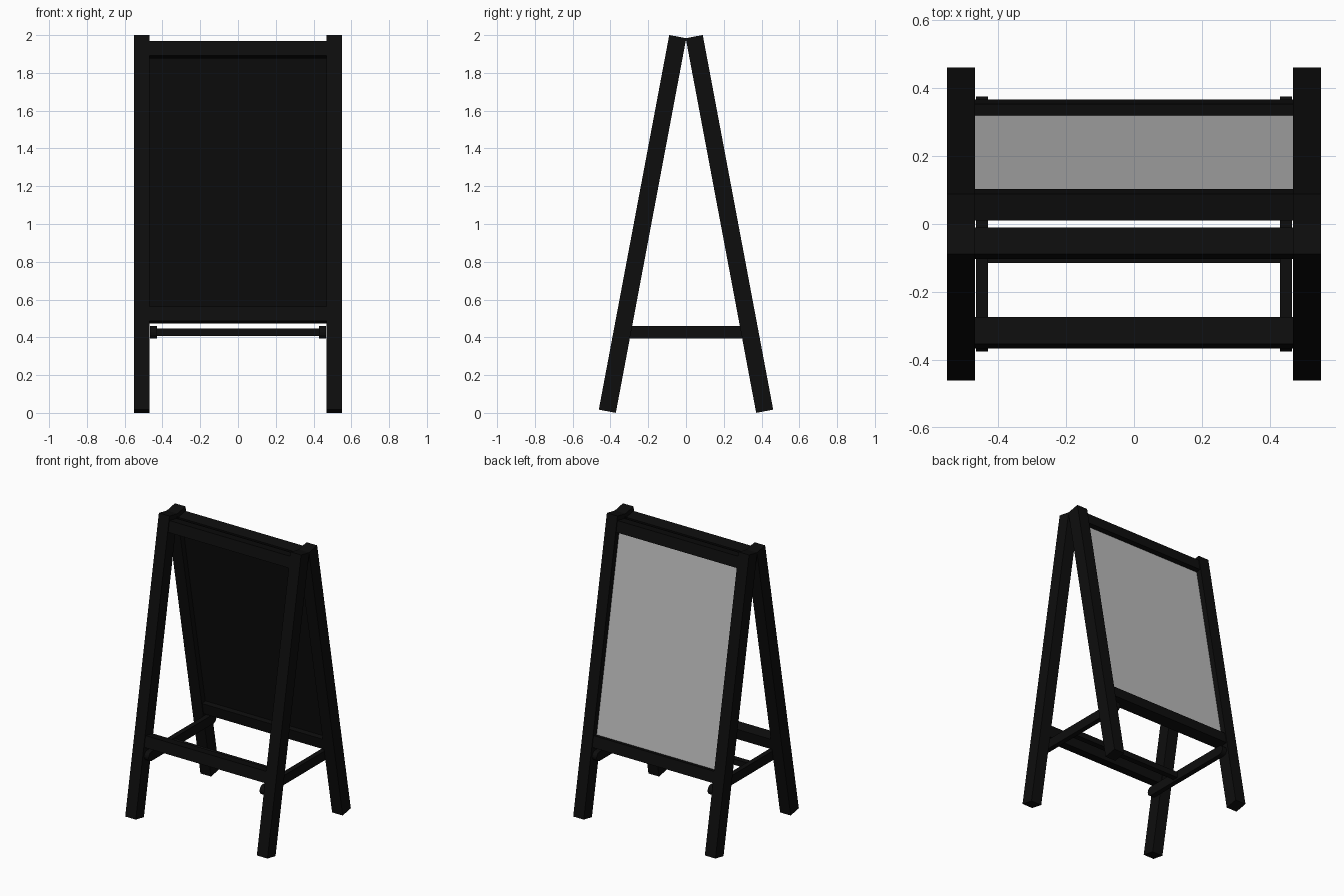
import bpy, bmesh, math
from mathutils import Matrix, Vector

cube = bpy.data.objects.get("Cube")
if cube:
    bpy.data.objects.remove(cube, do_unlink=True)


def material(name, value):
    m = bpy.data.materials.new(name)
    m.use_nodes = True
    color = (value, value, value, 1)
    m.diffuse_color = color
    m.node_tree.nodes["Principled BSDF"].inputs["Base Color"].default_value = color
    return m


black = material("black wood", 0.004)
grey = material("light grey board", 0.5)

LEAN = math.atan2(0.373, 1.984)
LENGTH = 2.018


def finish(name, bm, mats):
    bmesh.ops.recalc_face_normals(bm, faces=bm.faces)
    mesh = bpy.data.meshes.new(name)
    bm.to_mesh(mesh)
    bm.free()
    for m in mats:
        mesh.materials.append(m)
    ob = bpy.data.objects.new(name, mesh)
    bpy.context.collection.objects.link(ob)
    return ob


def box(name, lo, hi, frame=Matrix(), mats=(black,)):
    lo, hi = Vector(lo), Vector(hi)
    bm = bmesh.new()
    bmesh.ops.create_cube(bm, size=1)
    bmesh.ops.scale(bm, vec=hi - lo, verts=bm.verts)
    bmesh.ops.translate(bm, vec=(lo + hi) / 2, verts=bm.verts)
    bm.transform(frame)
    return finish(name, bm, mats)


# Two leaning frames hinged at the top; local z runs down from the leg tops
for side, label in ((-1, "front"), (1, "back")):
    frame = Matrix.Translation((0, side * 0.0437, 1.992)) @ Matrix.Rotation(side * LEAN, 4, "X")
    for x, hand in ((-0.51, "right"), (0.51, "left")):
        box(f"{label}_{hand}_leg", (x - 0.041, -0.0458, -LENGTH),
            (x + 0.041, 0.0458, 0), frame)
    for part, top in (("top_rail", -0.031), ("bottom_rail", -1.461)):
        box(f"{label}_{part}", (-0.47, -0.04, top - 0.078), (0.47, 0.04, top), frame)

# Board in the back frame, with a light outer face
board = box("board", (-0.47, -0.006, -1.461), (0.47, 0.006, -0.109), frame, (black, grey))
outward = frame.to_3x3() @ Vector((0, 1, 0))
for face in board.data.polygons:
    face.material_index = int(face.normal.dot(outward) > 0.9)

# Side stretchers with rounded ends
RADIUS, REACH, HEIGHT = 0.033, 0.375, 0.426
for inner, hand in ((-0.465, "right"), (0.43, "left")):
    bm = bmesh.new()
    verts = []
    for end in (1, -1):
        for i in range(9):
            a = math.pi * (i / 8 - 0.5)
            verts.append(bm.verts.new((inner, end * (REACH - RADIUS + RADIUS * math.cos(a)),
                                       HEIGHT + end * RADIUS * math.sin(a))))
    face = bm.faces.new(verts)
    result = bmesh.ops.extrude_face_region(bm, geom=[face])
    bmesh.ops.translate(bm, vec=(0.035, 0, 0),
                        verts=[v for v in result["geom"] if isinstance(v, bmesh.types.BMVert)])
    if not face.is_valid:
        bmesh.ops.holes_fill(bm, edges=bm.edges)
    finish(f"{hand}_stretcher", bm, (black,))

# Slim bar joining the stretchers
box("cross_bar", (-0.435, -0.115, 0.407), (0.435, -0.075, 0.447))
